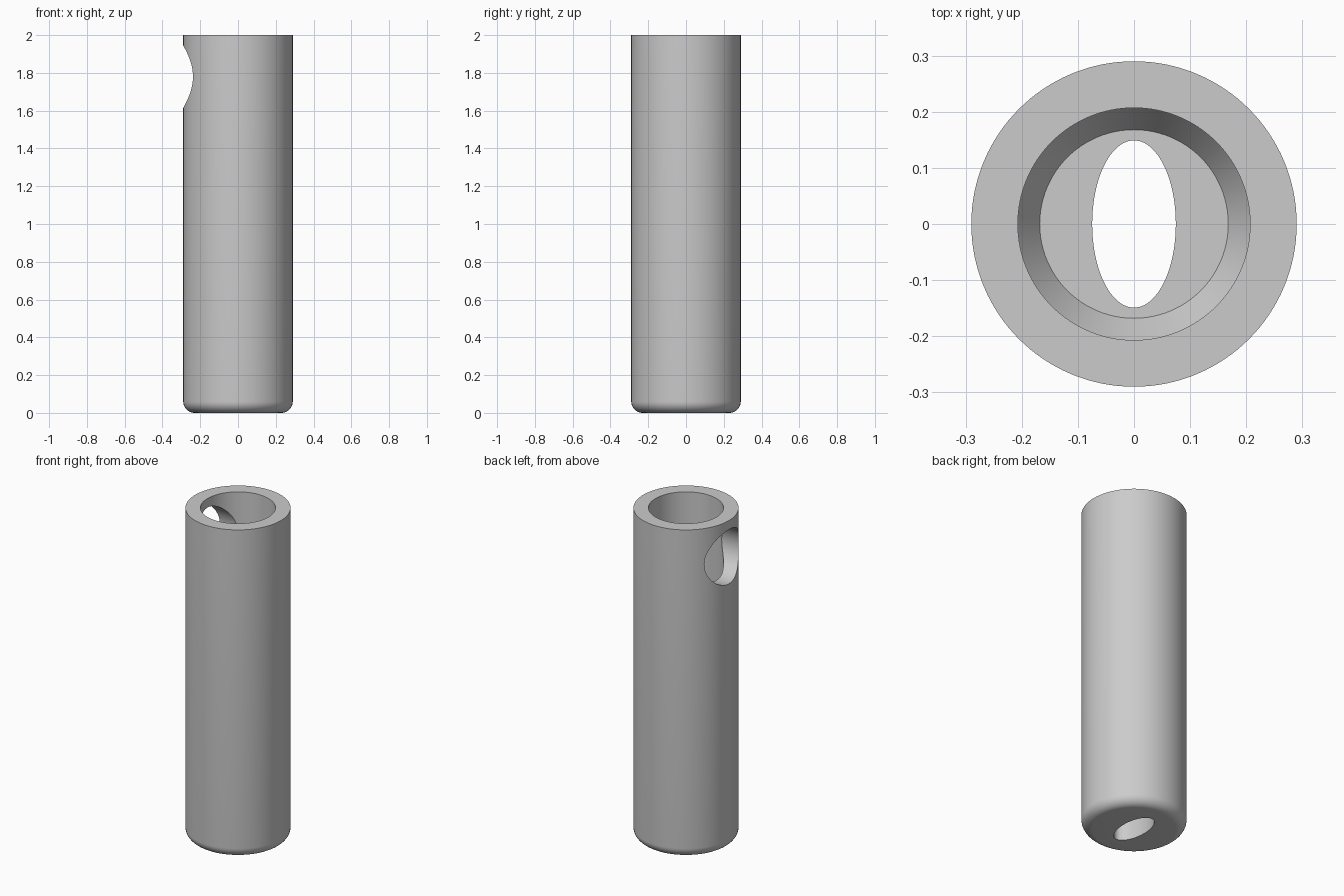
import bpy
import bmesh
import math

cube = bpy.data.objects.get("Cube")
if cube:
    bpy.data.objects.remove(cube, do_unlink=True)

SEGMENTS = 128
OUTER, BORE, FLOOR_RADIUS = 0.29, 0.207, 0.168
HEIGHT, FLOOR, CONE = 2.0, 0.12, 0.06
ROUND = 0.06

grey = bpy.data.materials.new("plain grey")
grey.use_nodes = True
grey.diffuse_color = (0.6, 0.6, 0.6, 1)
grey.node_tree.nodes["Principled BSDF"].inputs["Base Color"].default_value = grey.diffuse_color


def lathe(name, profile):
    """Revolve (radius, height) points around the z axis."""
    bm = bmesh.new()
    verts = [bm.verts.new((r, 0, z)) for r, z in profile]
    edges = [bm.edges.new(pair) for pair in zip(verts, verts[1:])]
    bmesh.ops.spin(bm, geom=verts + edges, cent=(0, 0, 0), axis=(0, 0, 1),
                   angle=math.tau, steps=SEGMENTS)
    bmesh.ops.remove_doubles(bm, verts=bm.verts, dist=0.0001)
    bmesh.ops.recalc_face_normals(bm, faces=bm.faces)
    mesh = bpy.data.meshes.new(name)
    bm.to_mesh(mesh)
    bm.free()
    obj = bpy.data.objects.new(name, mesh)
    bpy.context.collection.objects.link(obj)
    mesh.materials.append(grey)
    return obj


def cut_hole(target, name, location, depth, radius, rotation=(0, 0, 0), scale=(1, 1, 1)):
    """Cut a round or oval hole through the target."""
    bpy.ops.mesh.primitive_cylinder_add(vertices=96, radius=radius, depth=depth,
                                        location=location, rotation=rotation)
    cutter = bpy.context.object
    cutter.name = name
    cutter.scale = scale
    cutter.hide_render = True
    cutter.data.materials.append(grey)
    boolean = target.modifiers.new(name, 'BOOLEAN')
    boolean.operation = 'DIFFERENCE'
    boolean.solver = 'EXACT'
    boolean.object = cutter
    bpy.ops.object.select_all(action='DESELECT')
    bpy.context.view_layer.objects.active = target
    target.select_set(True)
    bpy.ops.object.modifier_apply(modifier=name)
    bpy.data.objects.remove(cutter, do_unlink=True)


# Tube wall with a rounded base, a straight bore and a coned floor
corner = [(OUTER - ROUND + ROUND * math.sin(a), ROUND - ROUND * math.cos(a))
          for a in (math.pi / 2 * i / 10 for i in range(11))]
profile = [(0, 0)] + corner + [
    (OUTER, HEIGHT), (BORE, HEIGHT),
    (BORE, FLOOR + CONE), (FLOOR_RADIUS, FLOOR), (0, FLOOR)]
tube = lathe("tube_body", profile)

# Round opening through the right wall, and oval slot through the floor
cut_hole(tube, "side_hole", (-0.3, 0, 1.78), 0.6, 0.165, rotation=(0, math.pi / 2, 0))
cut_hole(tube, "floor_slot", (0, 0, 0.05), 0.4, 0.149, scale=(0.5, 1, 1))

bpy.ops.object.shade_smooth_by_angle(angle=math.radians(30))
